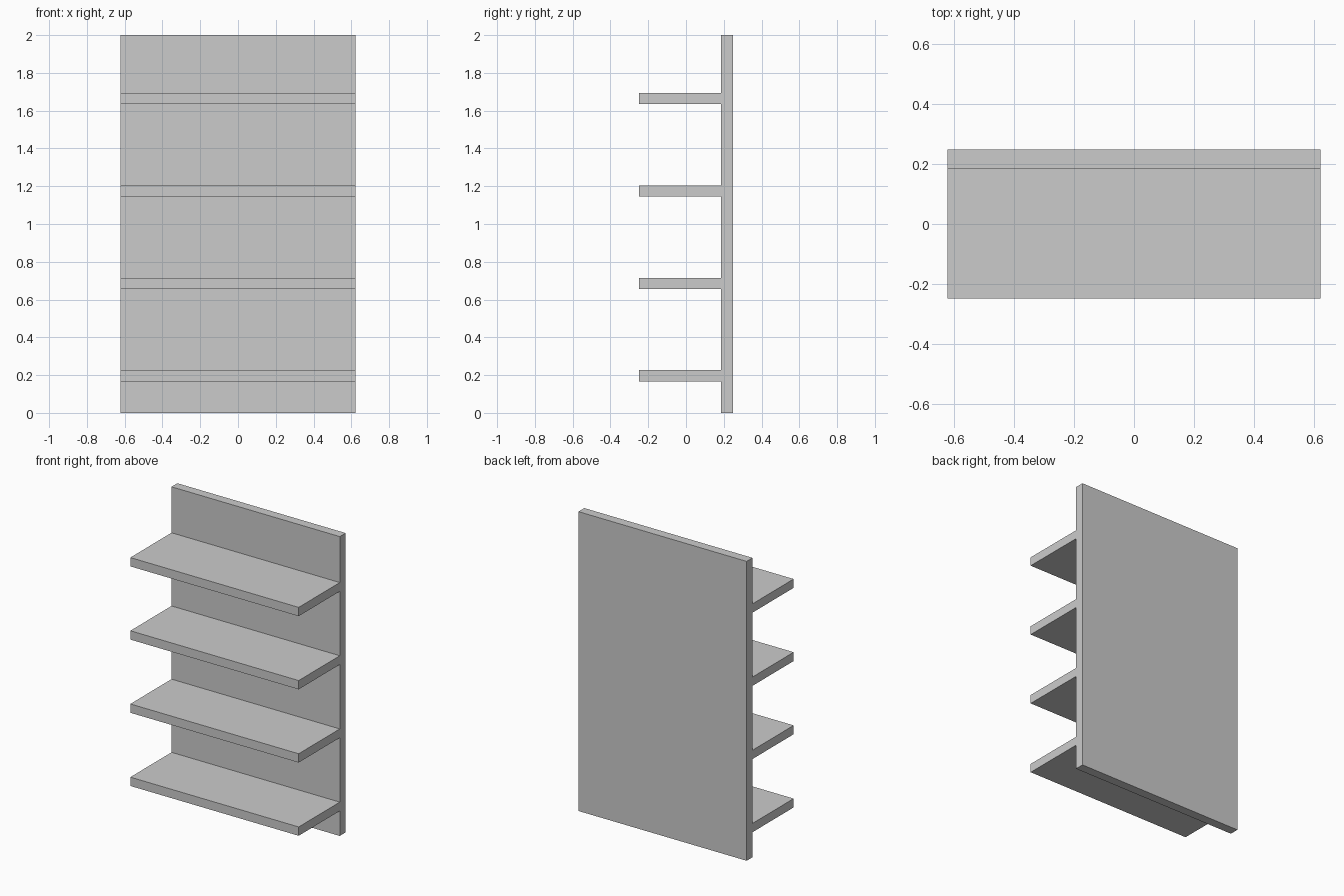
import bpy
import bmesh
from mathutils import Vector

if "Cube" in bpy.data.objects:
    bpy.data.objects.remove(bpy.data.objects["Cube"])

HALF_WIDTH = 0.622
FRONT, PANEL_FRONT, BACK = -0.248, 0.186, 0.248
HEIGHT = 2.0
SHELF_THICKNESS = 0.059
FIRST_SHELF, SHELF_SPACING, SHELF_COUNT = 0.167, 0.489, 4

# Side profile (y, z): back panel with the shelves projecting forwards
profile = [(PANEL_FRONT, HEIGHT), (BACK, HEIGHT), (BACK, 0), (PANEL_FRONT, 0)]
for i in range(SHELF_COUNT):
    low = FIRST_SHELF + i * SHELF_SPACING
    high = low + SHELF_THICKNESS
    profile += [(PANEL_FRONT, low), (FRONT, low), (FRONT, high), (PANEL_FRONT, high)]

# Extrude the profile across the full width
bm = bmesh.new()
side = bm.faces.new([bm.verts.new((-HALF_WIDTH, y, z)) for y, z in profile])
extruded = bmesh.ops.extrude_face_region(bm, geom=[side], use_keep_orig=True)
moved = [v for v in extruded["geom"] if isinstance(v, bmesh.types.BMVert)]
bmesh.ops.translate(bm, verts=moved, vec=Vector((2 * HALF_WIDTH, 0, 0)))
bmesh.ops.recalc_face_normals(bm, faces=bm.faces)

mesh = bpy.data.meshes.new("shelf_unit")
bm.to_mesh(mesh)
bm.free()
shelf_unit = bpy.data.objects.new("shelf_unit", mesh)
bpy.context.collection.objects.link(shelf_unit)
